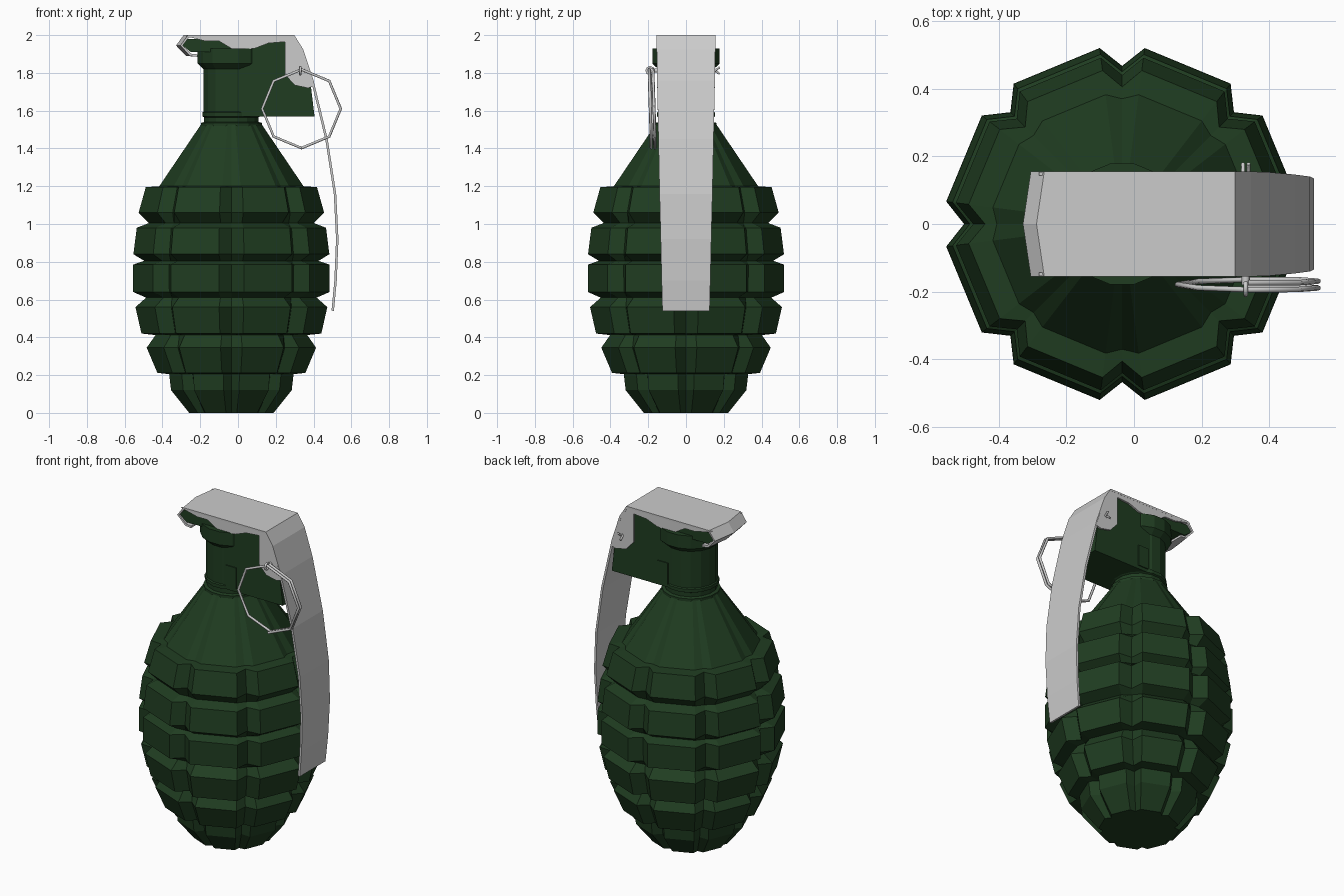
import bpy, bmesh
from math import sin, cos, pi, radians
from mathutils import Vector

if "Cube" in bpy.data.objects:
    bpy.data.objects.remove(bpy.data.objects["Cube"])

CX = -0.035  # axis of the body

green = bpy.data.materials.new("dark_green")
green.diffuse_color = (0.014, 0.046, 0.015, 1)
green.use_nodes = True
green.node_tree.nodes["Principled BSDF"].inputs["Base Color"].default_value = green.diffuse_color


def make(name, verts, faces, mat=None):
    me = bpy.data.meshes.new(name)
    me.from_pydata(verts, [], faces)
    bm = bmesh.new()
    bm.from_mesh(me)
    bmesh.ops.recalc_face_normals(bm, faces=bm.faces)
    bm.to_mesh(me)
    bm.free()
    ob = bpy.data.objects.new(name, me)
    bpy.context.collection.objects.link(ob)
    if mat:
        me.materials.append(mat)
    return ob


def loft(name, rings, mat):
    """Skin closed rings of equal length and cap both ends."""
    n = len(rings[0])
    verts = [v for r in rings for v in r]
    faces = [(i * n + j, i * n + (j + 1) % n, (i + 1) * n + (j + 1) % n, (i + 1) * n + j)
             for i in range(len(rings) - 1) for j in range(n)]
    faces += [tuple(range(n))[::-1], tuple(range(len(verts) - n, len(verts)))]
    return make(name, verts, faces, mat)


def extrude_xz(name, pts, y0, y1, mat=None):
    return loft(name, [[(x, y, z) for x, z in pts] for y in (y0, y1)], mat)


def wire(name, pts, r, cyclic=False):
    cu = bpy.data.curves.new(name, 'CURVE')
    cu.dimensions = '3D'
    cu.bevel_depth, cu.bevel_resolution, cu.use_fill_caps = r, 1, True
    sp = cu.splines.new('POLY')
    sp.points.add(len(pts) - 1)
    for p, co in zip(sp.points, pts):
        p.co = (*co, 1)
    sp.use_cyclic_u = cyclic
    ob = bpy.data.objects.new(name, cu)
    bpy.context.collection.objects.link(ob)
    return ob


# Segmented body: eight V grooves, each ring is (z, outer radius, groove radius)
def body_ring(z, outer, groove):
    ring = []
    for k in range(8):
        for off, r in ((0, groove), (7.3, outer), (37.7, outer)):
            a = radians(45 * k + off)
            ring.append((CX + r * cos(a), r * sin(a), z))
    return ring


body = [(0, .225, .20), (.12, .322, .275), (.205, .332, .29), (.212, .395, .345),
        (.345, .452, .40), (.412, .405, .39), (.42, .48, .42), (.56, .512, .45),
        (.61, .455, .445), (.64, .524, .465), (.785, .524, .467), (.805, .465, .455),
        (.84, .523, .465), (.98, .505, .45), (1.005, .44, .43), (1.06, .495, .44),
        (1.195, .457, .405), (1.2, .385, .37), (1.53, .16, .157)]
loft("body", [body_ring(*b) for b in body], green)


# Neck with collar steps
def circle(z, r, n=16):
    return [(CX + r * cos(2 * pi * (i + .5) / n), r * sin(2 * pi * (i + .5) / n), z)
            for i in range(n)]


loft("neck", [circle(z, r) for z, r in ((1.50, .165), (1.535, .165), (1.54, .147), (1.565, .147),
                                        (1.57, .157), (1.59, .157), (1.595, .15), (1.82, .15),
                                        (1.85, .182), (1.93, .182))], green)

# Fuze housing with overhanging lip and small side panels
extrude_xz("fuze_housing", [(CX, 1.57), (.405, 1.57), (.387, 1.72), (.33, 1.91), (.285, 1.98),
                            (-.27, 1.98), (-.30, 1.95), (-.25, 1.91), (CX, 1.91)],
           -.143, .143, green)
for s, side in ((-1, "front"), (1, "back")):
    extrude_xz("housing_panel_" + side, [(.02, 1.59), (.09, 1.59), (.09, 1.72), (.02, 1.72)],
               s * .13, s * .149, green)
    # Lever side skirt with pin lug
    extrude_xz("lever_skirt_" + side,
               [(-.28, 1.995), (-.24, 1.985), (-.17, 1.968), (-.10, 1.968), (-.016, 1.918),
                (.09, 1.93), (.16, 1.957), (.25, 1.965), (.25, 1.79), (.30, 1.735), (.37, 1.72),
                (.405, 1.73), (.395, 1.76), (.34, 1.925), (.296, 1.995)], s * .143, s * .154)

# Lever strip: (x, z, half width, bulge of the pointed hinge end)
path = [(-.215, 1.885, .15, 0), (-.255, 1.89, .15, .02), (-.305, 1.945, .155, .023),
        (-.265, 2, .155, .023), (.298, 2, .155, 0), (.345, 1.925, .155, 0), (.40, 1.76, .153, 0),
        (.475, 1.45, .146, 0), (.52, 1.16, .14, 0), (.532, .92, .134, 0),
        (.523, .70, .129, 0), (.508, .54, .125, 0)]
verts = [(x - (b if t == 0 else 0), t * w, z) for x, z, w, b in path for t in (-1, 0, 1)]
faces = [(3 * i + j, 3 * i + 3 + j, 3 * i + 4 + j, 3 * i + 1 + j)
         for i in range(len(path) - 1) for j in (0, 1)]
lever = make("lever", verts, faces)
top = max(lever.data.polygons, key=lambda p: p.area if p.center.z > 1.99 else 0)
mod = lever.modifiers.new("thickness", 'SOLIDIFY')
mod.thickness = .013
mod.offset = -1 if top.normal.z > 0 else 1

# Safety pin with eye and splayed ends
PX, PZ = .33, 1.812
wire("safety_pin", [(PX, -.18, PZ), (PX, .155, PZ)], .012)
for s in (-1, 1):
    wire("pin_prong", [(PX + s * .004, .14, PZ), (PX + s * .008, .155, PZ),
                       (PX + s * .008, .178, PZ + s * .018)], .006)
wire("pin_eye", [(PX, -.19 + .019 * cos(a * pi / 4), PZ + .019 * sin(a * pi / 4))
                 for a in range(8)], .007, True)

# Pull ring: octagonal split ring of one and a half turns
ring = []
for i in range(13):
    a = pi / 2 - i * pi / 4
    ring.append((.336 + .208 * cos(a), -.164 - .03 * i / 12 - .01 * sin(a), 1.61 + .208 * sin(a)))
wire("pull_ring", ring, .008)
